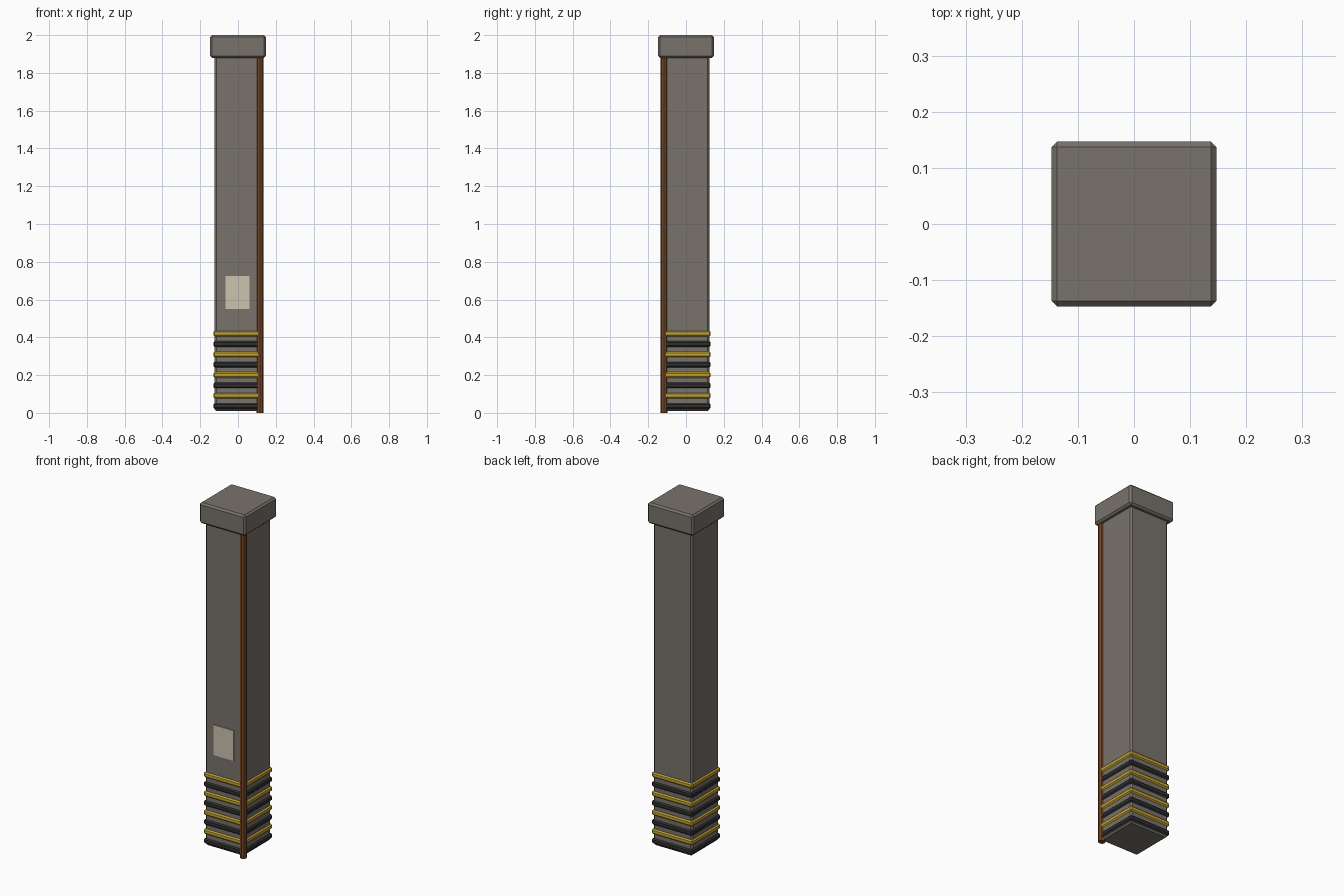
import bpy, bmesh, math

if "Cube" in bpy.data.objects:
    bpy.data.objects.remove(bpy.data.objects["Cube"])


def material(name, rgb):
    m = bpy.data.materials.new(name)
    m.diffuse_color = (*rgb, 1)
    m.use_nodes = True
    m.node_tree.nodes["Principled BSDF"].inputs["Base Color"].default_value = m.diffuse_color
    return m


CONCRETE = material("concrete grey", (0.19, 0.17, 0.147))
YELLOW = material("warning yellow", (0.55, 0.37, 0.03))
BLACK = material("charcoal black", (0.03, 0.03, 0.03))
RUST = material("rust brown", (0.17, 0.06, 0.02))
CREAM = material("notice cream", (0.60, 0.55, 0.43))


def finish(bm, name, mat):
    mesh = bpy.data.meshes.new(name)
    bm.to_mesh(mesh)
    bm.free()
    mesh.materials.append(mat)
    obj = bpy.data.objects.new(name, mesh)
    bpy.context.collection.objects.link(obj)
    return obj


def box(name, mat, size, centre, bevel=0):
    bm = bmesh.new()
    bmesh.ops.create_cube(bm, size=1)
    for v in bm.verts:
        v.co = [c + s * k for c, s, k in zip(centre, size, v.co)]
    if bevel:
        bmesh.ops.bevel(bm, geom=bm.edges[:], offset=bevel, segments=1,
                        profile=0.5, affect='EDGES')
    return finish(bm, name, mat)


# Square pillar and wider cap, both chamfered
box("pillar", CONCRETE, (0.248, 0.248, 1.885), (0, 0, 0.9525), 0.009)
box("cap", CONCRETE, (0.294, 0.294, 0.12), (0, 0, 1.94), 0.01)

# Alternating warning bands around the base
for i in range(8):
    name, mat = ("yellow_band", YELLOW) if i % 2 else ("black_band", BLACK)
    box(name, mat, (0.262, 0.262, 0.03), (0, 0, 0.036 + 0.0548 * i), 0.007)

# Notice plate on the front
box("notice_plate", CREAM, (0.127, 0.006, 0.175), (-0.002, -0.126, 0.637))

# Drain pipe running up the front right corner
bm = bmesh.new()
bmesh.ops.create_cone(bm, cap_ends=True, segments=8, radius1=0.019,
                      radius2=0.019, depth=1.89)
bmesh.ops.translate(bm, verts=bm.verts[:], vec=(0.117, -0.117, 0.945))
finish(bm, "corner_pipe", RUST)
